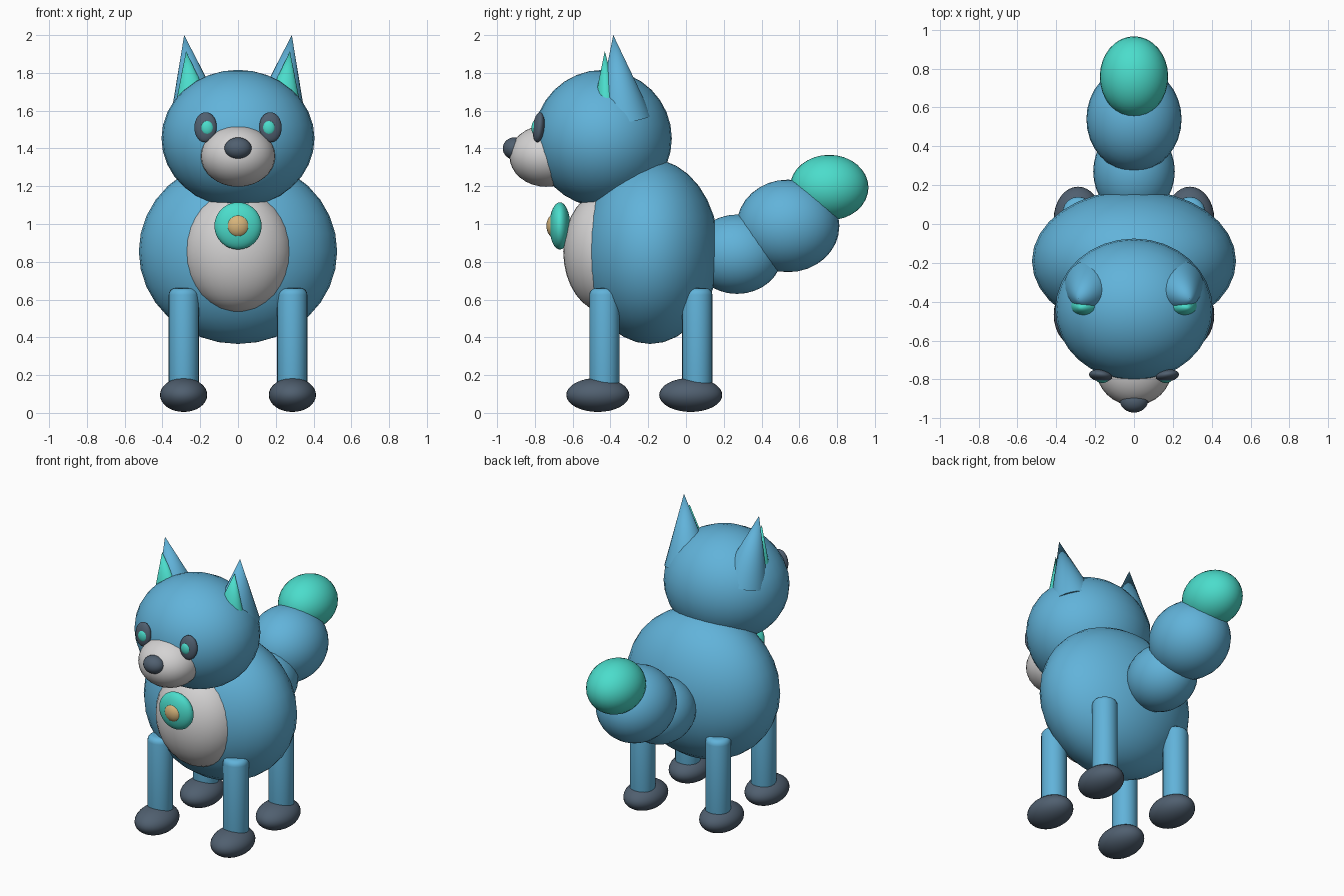
import bpy
import math
from mathutils import Vector

cube = bpy.data.objects.get("Cube")
if cube:
    bpy.data.objects.remove(cube, do_unlink=True)


def material(name, rgb):
    m = bpy.data.materials.new(name)
    m.use_nodes = True
    m.diffuse_color = (*rgb, 1)
    bsdf = next(n for n in m.node_tree.nodes if n.type == 'BSDF_PRINCIPLED')
    bsdf.inputs["Base Color"].default_value = (*rgb, 1)
    return m


BLUE = material("sky blue fur", (0.12, 0.45, 0.70))
TEAL = material("teal", (0.07, 0.72, 0.60))
PALE = material("pale grey fur", (0.66, 0.65, 0.65))
DARK = material("dark slate", (0.08, 0.115, 0.16))
GOLD = material("gold", (0.68, 0.46, 0.20))


def finish(name, mat):
    ob = bpy.context.object
    ob.name = name
    ob.data.materials.append(mat)
    return ob


def ball(name, mat, centre, radii, tilt=(0, 0, 0)):
    """Smooth ellipsoid."""
    bpy.ops.mesh.primitive_uv_sphere_add(segments=32, ring_count=16,
                                         location=centre, rotation=tilt)
    ob = finish(name, mat)
    ob.scale = radii
    bpy.ops.object.shade_smooth()
    return ob


def spike(name, mat, base, tip, width, depth):
    """Cone from a base centre to a tip, with its own width and depth."""
    base, tip = Vector(base), Vector(tip)
    axis = tip - base
    bpy.ops.mesh.primitive_cone_add(vertices=24, radius1=1, depth=axis.length,
                                    location=(base + tip) / 2)
    ob = finish(name, mat)
    ob.rotation_euler = Vector((0, 0, 1)).rotation_difference(axis).to_euler()
    ob.scale = (width, depth, 1)
    bpy.ops.object.shade_smooth_by_angle(angle=math.radians(30))
    return ob


def leg(name, x, y):
    """Round post with softened rims."""
    bottom, top = 0.1, 0.66
    bpy.ops.mesh.primitive_cylinder_add(vertices=24, radius=0.08, depth=top - bottom,
                                        location=(x, y, (top + bottom) / 2))
    ob = finish(name, BLUE)
    bevel = ob.modifiers.new("soft rims", 'BEVEL')
    bevel.width = 0.035
    bevel.segments = 4
    bevel.limit_method = 'ANGLE'
    bevel.angle_limit = math.radians(40)
    bpy.ops.object.shade_smooth()


# Torso and head
ball("body", BLUE, (0, -0.19, 0.855), (0.525, 0.365, 0.49))
ball("chest", PALE, (0, -0.42, 0.855), (0.29, 0.23, 0.325))
ball("head", BLUE, (0, -0.44, 1.453), (0.405, 0.365, 0.363))
ball("muzzle", PALE, (0, -0.74, 1.36), (0.197, 0.195, 0.163))
ball("nose", DARK, (0, -0.91, 1.40), (0.072, 0.06, 0.058))

# Pendant
ball("pendant", TEAL, (0, -0.668, 0.99), (0.125, 0.055, 0.125))
ball("pendant_centre", GOLD, (0, -0.695, 0.99), (0.063, 0.044, 0.063))

# Mirrored parts
for side, s in (("left", 1), ("right", -1)):
    ball(f"{side}_eye", DARK, (s * 0.172, -0.78, 1.512), (0.06, 0.03, 0.08),
         (math.radians(-6), 0, s * math.radians(8)))
    ball(f"{side}_pupil", TEAL, (s * 0.163, -0.798, 1.508), (0.034, 0.02, 0.04))
    spike(f"{side}_ear", BLUE, (s * 0.215, -0.33, 1.56), (s * 0.285, -0.385, 2.0),
          0.148, 0.148)
    spike(f"{side}_inner_ear", TEAL, (s * 0.235, -0.42, 1.6), (s * 0.275, -0.43, 1.915),
          0.105, 0.075)
    for end, y in (("front", -0.432), ("back", 0.06)):
        leg(f"{end}_{side}_leg", s * 0.287, y)
        ball(f"{end}_{side}_paw", DARK, (s * 0.288, y - 0.035, 0.095),
             (0.125, 0.167, 0.09))

# Tail
ball("tail_base", BLUE, (0, 0.27, 0.84), (0.21, 0.24, 0.21))
ball("tail_middle", BLUE, (0, 0.54, 0.99), (0.245, 0.272, 0.245))
ball("tail_tip", TEAL, (0, 0.758, 1.193), (0.176, 0.208, 0.173))
